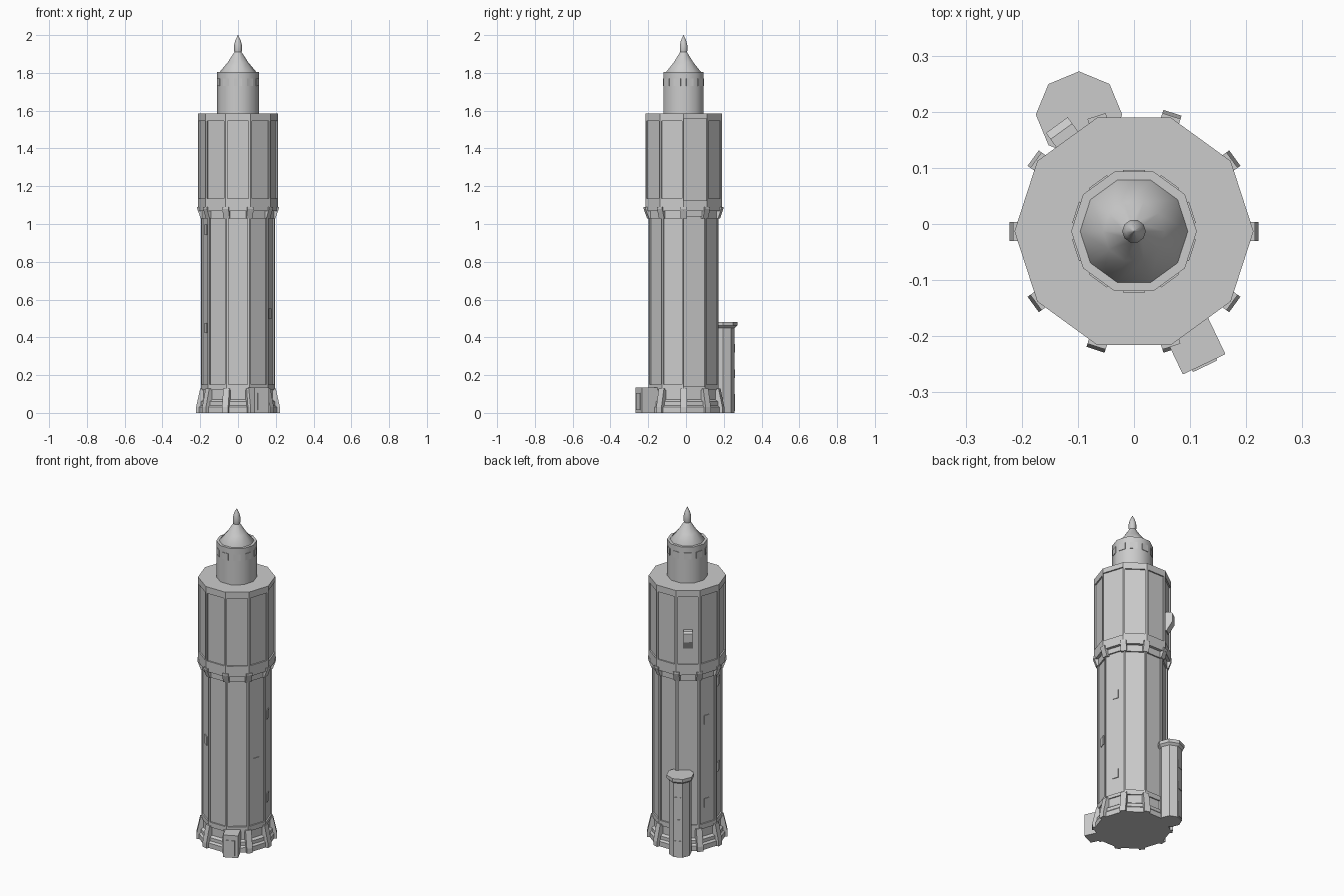
import bpy, bmesh, math
from mathutils import Matrix, Vector

if "Cube" in bpy.data.objects:
    bpy.data.objects.remove(bpy.data.objects["Cube"])

CY = -0.013          # tower axis
N = 10
AP = math.cos(math.pi / N)

stone = bpy.data.materials.new("grey stone")
stone.diffuse_color = (0.6, 0.6, 0.6, 1)
stone.use_nodes = True
stone.node_tree.nodes["Principled BSDF"].inputs["Base Color"].default_value = stone.diffuse_color


def finish(name, bm, smooth=False):
    bmesh.ops.recalc_face_normals(bm, faces=bm.faces)
    me = bpy.data.meshes.new(name)
    bm.to_mesh(me)
    bm.free()
    me.materials.append(stone)
    ob = bpy.data.objects.new(name, me)
    bpy.context.collection.objects.link(ob)
    if smooth:
        bpy.ops.object.select_all(action='DESELECT')
        ob.select_set(True)
        bpy.context.view_layer.objects.active = ob
        bpy.ops.object.shade_smooth_by_angle(angle=math.radians(40))
    return ob


def lathe(bm, profile, sides, center, turn=0.0):
    """Stack of regular rings (radius, z), capped at both ends; returns side faces."""
    rings, sides_out = [], []
    for r, z in profile:
        rings.append([bm.verts.new((center[0] + r * math.cos(turn + 2 * math.pi * i / sides),
                                    center[1] + r * math.sin(turn + 2 * math.pi * i / sides), z))
                      for i in range(sides)])
    for a, b in zip(rings, rings[1:]):
        for i in range(sides):
            j = (i + 1) % sides
            sides_out.append(bm.faces.new((a[i], a[j], b[j], b[i])))
    bm.faces.new(rings[0][::-1])
    bm.faces.new(rings[-1])
    return sides_out


def panel_drum(name, r, bands, z_side, depth):
    """Ten-sided drum; the middle band of each side is a sunken panel."""
    bm = bmesh.new()
    faces = lathe(bm, [(r, z) for z in bands], N, (0, CY))
    mid = faces[N:2 * N]
    for f in mid:
        bmesh.ops.inset_individual(bm, faces=[f], thickness=z_side, depth=0)
        d = f.normal.copy()
        c = f.calc_center_median() - Vector((0, CY, 0))
        d = Vector((c.x, c.y, 0)).normalized()
        ext = bmesh.ops.extrude_discrete_faces(bm, faces=[f])["faces"]
        bmesh.ops.translate(bm, verts=ext[0].verts, vec=-d * depth)
    return finish(name, bm)


def radial_prism(bm, pts, width, angle, center=(0, CY)):
    """Extrude an (outward, z) outline sideways and turn it to face an angle."""
    m = Matrix.Translation((center[0], center[1], 0)) @ Matrix.Rotation(math.radians(angle), 4, 'Z')
    sides = [[bm.verts.new(m @ Vector((r, s * width / 2, z))) for r, z in pts] for s in (-1, 1)]
    bm.faces.new(sides[0][::-1])
    bm.faces.new(sides[1])
    for i in range(len(pts)):
        j = (i + 1) % len(pts)
        bm.faces.new((sides[0][i], sides[0][j], sides[1][j], sides[1][i]))


def block(bm, r0, r1, z0, z1, width, angle, center=(0, CY)):
    radial_prism(bm, [(r0, z0), (r1, z0), (r1, z1), (r0, z1)], width, angle, center)


# Main shaft and water tank drum with sunken panels
panel_drum("shaft", 0.195, [0.12, 0.14, 1.04, 1.07], 0.014, 0.008)
panel_drum("tank_drum", 0.213, [1.07, 1.125, 1.555, 1.585], 0.0135, 0.008)

# Stepped plinth
bm = bmesh.new()
lathe(bm, [(0.212, 0), (0.212, 0.03), (0.202, 0.04), (0.202, 0.06), (0.188, 0.07), (0.188, 0.122)], N, (0, CY))
finish("plinth", bm)

# Buttresses at the foot and corbels below the drum, one on every corner
bm = bmesh.new()
for i in range(N):
    radial_prism(bm, [(0.15, 0), (0.222, 0), (0.222, 0.03), (0.2, 0.13), (0.15, 0.13)], 0.034, 36 * i)
finish("buttresses", bm)
bm = bmesh.new()
for i in range(N):
    radial_prism(bm, [(0.15, 1.03), (0.198, 1.03), (0.216, 1.08), (0.216, 1.09), (0.15, 1.09)], 0.034, 36 * i)
finish("corbels", bm)

# Slit windows on the shaft: facing angle and heights
bm = bmesh.new()
wall = 0.195 * AP - 0.008
for angle, heights in ((18, (0.27, 0.775)), (162, (0.27, 0.775)), (198, (0.45, 0.97)),
                       (234, (0.62,)), (342, (0.525,))):
    for z in heights:
        block(bm, wall - 0.004, wall + 0.004, z - 0.027, z + 0.027, 0.038, angle)
finish("shaft_windows", bm)

# Lantern room with a ring of small windows
bm = bmesh.new()
lathe(bm, [(0.112, 1.58), (0.112, 1.805)], N, (0, CY))
finish("lantern", bm, True)
bm = bmesh.new()
for i in range(N):
    block(bm, 0.1, 0.112 * AP + 0.003, 1.73, 1.77, 0.04, 18 + 36 * i)
finish("lantern_windows", bm)

# Conical roof and finial
bm = bmesh.new()
lathe(bm, [(0.096, 1.80), (0.096, 1.806), (0.055, 1.855), (0.019, 1.91)], N, (0, CY))
finish("roof", bm, True)
bm = bmesh.new()
lathe(bm, [(0.017, 1.90), (0.021, 1.918), (0.021, 1.945), (0.015, 1.97), (0.001, 2.0)], N, (0, CY))
finish("finial", bm, True)

# Small hooded bay on the back of the drum
bm = bmesh.new()
radial_prism(bm, [(0.18, 1.23), (0.2, 1.23), (0.234, 1.285), (0.234, 1.335), (0.22, 1.345), (0.18, 1.345)], 0.048, 126)
finish("hooded_bay", bm)

# Eight-sided stair turret with an overhanging cap, windows and a door
tc = (-0.098, 0.195)
bm = bmesh.new()
lathe(bm, [(0.063, 0), (0.063, 0.45), (0.077, 0.462), (0.077, 0.482)], 8, tc, math.pi / 2)
finish("stair_turret", bm)
bm = bmesh.new()
tw = 0.063 * math.cos(math.pi / 8)
for z0, z1 in ((0.01, 0.1), (0.185, 0.23), (0.32, 0.365)):
    block(bm, tw - 0.004, tw + 0.003, z0, z1, 0.036, 112.5, tc)
finish("turret_openings", bm)

# Entrance porch and its door
bm = bmesh.new()
pc = (0.125, -0.25)
block(bm, -0.11, 0, 0, 0.135, 0.084, 295.5, pc)
finish("porch", bm)
bm = bmesh.new()
block(bm, -0.004, 0.004, 0.015, 0.105, 0.048, 295.5, pc)
finish("porch_door", bm)
